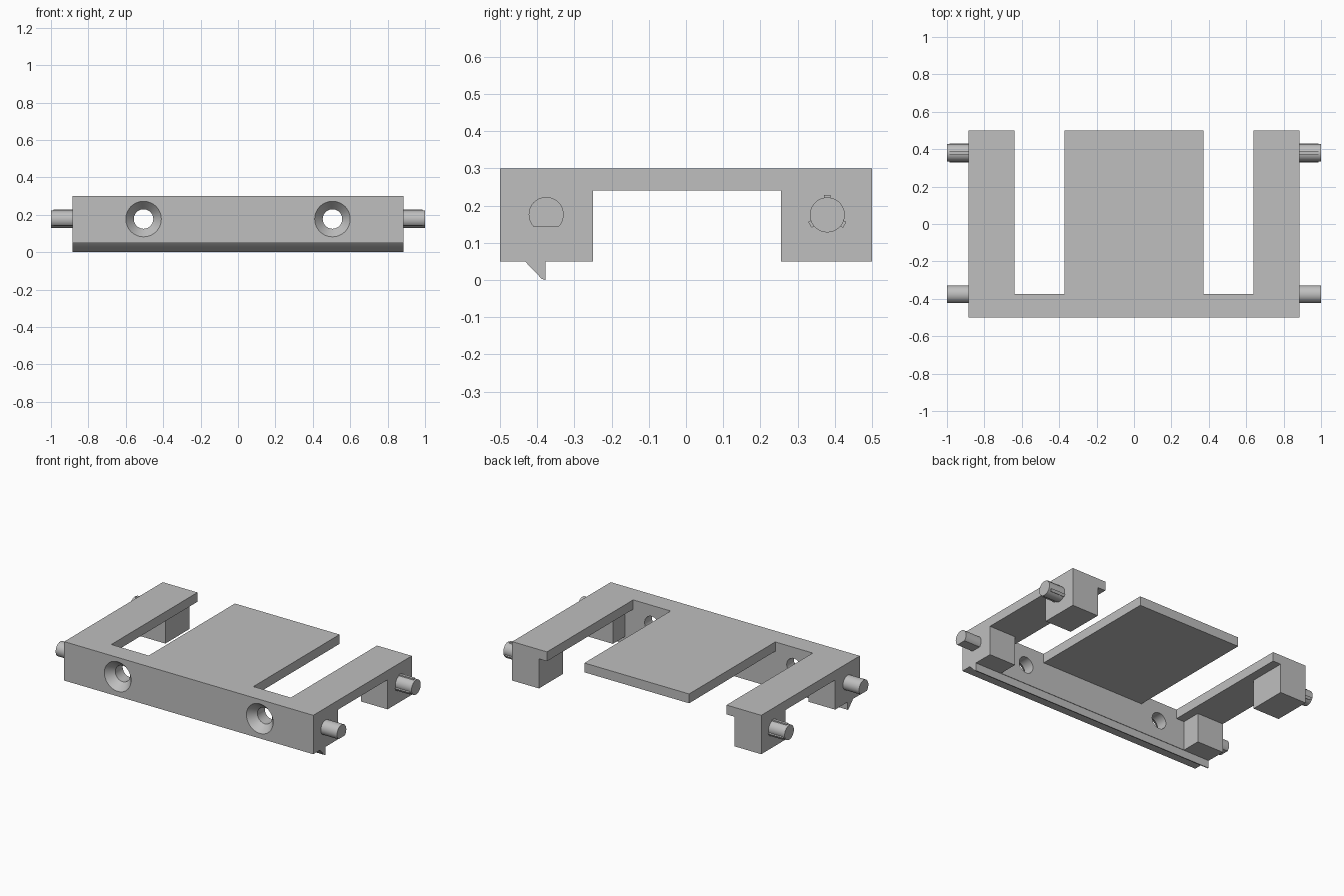
import bpy, bmesh, math
from mathutils import Vector

if "Cube" in bpy.data.objects:
    bpy.data.objects.remove(bpy.data.objects["Cube"])

grey = bpy.data.materials.new("light_grey")
grey.diffuse_color = (0.52, 0.52, 0.52, 1)
grey.use_nodes = True
grey.node_tree.nodes["Principled BSDF"].inputs["Base Color"].default_value = grey.diffuse_color


def finish(name, bm):
    bmesh.ops.recalc_face_normals(bm, faces=bm.faces)
    mesh = bpy.data.meshes.new(name)
    bm.to_mesh(mesh)
    bm.free()
    mesh.materials.append(grey)
    ob = bpy.data.objects.new(name, mesh)
    bpy.context.collection.objects.link(ob)
    return ob


def prism(name, profile, x0, x1):
    """Extrude a (y, z) outline along x."""
    bm = bmesh.new()
    face = bm.faces.new([bm.verts.new((x0, y, z)) for y, z in profile])
    out = bmesh.ops.extrude_face_region(bm, geom=[face])
    verts = [g for g in out["geom"] if isinstance(g, bmesh.types.BMVert)]
    bmesh.ops.translate(bm, verts=verts, vec=(x1 - x0, 0, 0))
    return finish(name, bm)


def box(name, x0, x1, y0, y1, z0, z1):
    return prism(name, [(y0, z0), (y1, z0), (y1, z1), (y0, z1)], x0, x1)


def countersink(name, x, z, rings, sides=48):
    """Lathe a list of (y, radius) rings around the y direction."""
    bm = bmesh.new()
    loops = []
    for y, r in rings:
        loops.append([bm.verts.new((x + r * math.cos(2 * math.pi * i / sides), y,
                                    z + r * math.sin(2 * math.pi * i / sides)))
                      for i in range(sides)])
    for a, b in zip(loops, loops[1:]):
        for i in range(sides):
            j = (i + 1) % sides
            bm.faces.new((a[i], a[j], b[j], b[i]))
    bm.faces.new(loops[0])
    bm.faces.new(loops[-1])
    return finish(name, bm)


def cut(target, cutter):
    mod = target.modifiers.new("cut", 'BOOLEAN')
    mod.operation = 'DIFFERENCE'
    mod.solver = 'EXACT'
    mod.object = cutter
    bpy.context.view_layer.objects.active = target
    bpy.ops.object.modifier_apply(modifier=mod.name)
    bpy.data.objects.remove(cutter)


def smooth(ob):
    bpy.ops.object.select_all(action='DESELECT')
    ob.select_set(True)
    bpy.context.view_layer.objects.active = ob
    bpy.ops.object.shade_smooth_by_angle(angle=math.radians(30))


# Body: side outline with feet, top plate and the clip ridge below the front
W = 0.885
body = prism("body", [(-0.5, 0.05), (-0.433, 0.05), (-0.388, 0.003), (-0.378, 0.0),
                      (-0.378, 0.05), (-0.25, 0.05), (-0.25, 0.24), (0.255, 0.24),
                      (0.255, 0.05), (0.5, 0.05), (0.5, 0.3), (-0.5, 0.3)], -W, W)

# Open space under the plate, between the feet
cut(body, box("under_space", -0.695, 0.695, -0.375, 0.7, -0.2, 0.24))

for s in (-1, 1):
    # Slot between the centre plate and each arm
    a, b = sorted((s * 0.372, s * 0.638))
    cut(body, box("slot", a, b, -0.375, 0.7, -0.2, 0.5))
    # Countersunk screw hole through the front wall
    cut(body, countersink("screw_hole", s * 0.505, 0.177,
                          [(-0.51, 0.095), (-0.5, 0.095), (-0.45, 0.052), (-0.3, 0.052)]))
smooth(body)

# Side pegs
R = 0.047
for s, side in ((-1, "left"), (1, "right")):
    # Front peg with a flat underside
    cy, cz = -0.376, 0.176
    start = -math.asin(0.034 / R)
    sweep = math.pi - 2 * start
    outline = [(cy + R * math.cos(start + sweep * i / 36),
                cz + R * math.sin(start + sweep * i / 36)) for i in range(37)]
    smooth(prism(side + "_front_peg", outline, s * W, s * 1.0))

    # Rear peg, round, with three grip ribs
    cy, cz = 0.38, 0.175
    outline = [(cy + R * math.cos(math.tau * i / 48),
                cz + R * math.sin(math.tau * i / 48)) for i in range(48)]
    smooth(prism(side + "_rear_peg", outline, s * W, s * 1.0))
    for k, deg in enumerate((90, 210, 330)):
        t = math.radians(deg)
        d, n = Vector((math.cos(t), math.sin(t))), Vector((-math.sin(t), math.cos(t)))
        c = Vector((cy, cz))
        pts = [c + d * r + n * w for r, w in
               ((0.044, -0.009), (0.054, -0.009), (0.054, 0.009), (0.044, 0.009))]
        prism(f"{side}_peg_rib_{k + 1}", [tuple(p) for p in pts], s * W, s * 0.987)
